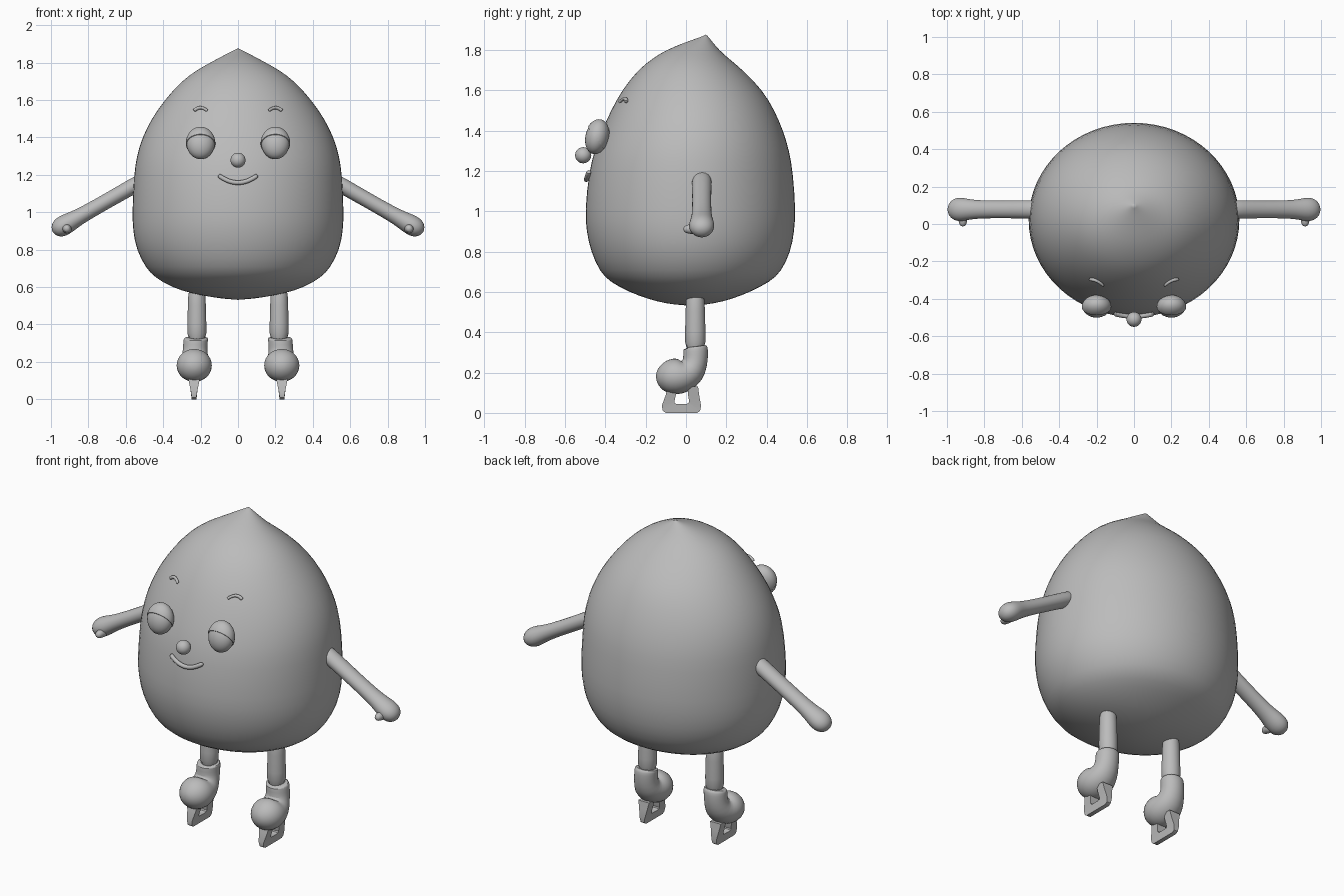
import bpy, bmesh, math
from mathutils import Vector, Matrix

if "Cube" in bpy.data.objects:
    bpy.data.objects.remove(bpy.data.objects["Cube"])

grey = bpy.data.materials.new("plain grey")
grey.diffuse_color = (0.5, 0.5, 0.5, 1)
grey.use_nodes = True
grey.node_tree.nodes["Principled BSDF"].inputs["Base Color"].default_value = grey.diffuse_color


def finish(bm, name, angle=40, subdiv=0):
    bmesh.ops.remove_doubles(bm, verts=bm.verts, dist=1e-5)
    bmesh.ops.recalc_face_normals(bm, faces=bm.faces)
    me = bpy.data.meshes.new(name)
    bm.to_mesh(me)
    bm.free()
    ob = bpy.data.objects.new(name, me)
    bpy.context.collection.objects.link(ob)
    me.materials.append(grey)
    if subdiv:
        mod = ob.modifiers.new("smooth", 'SUBSURF')
        mod.levels = mod.render_levels = subdiv
    bpy.ops.object.select_all(action='DESELECT')
    ob.select_set(True)
    bpy.context.view_layer.objects.active = ob
    bpy.ops.object.shade_smooth_by_angle(angle=math.radians(angle))
    return ob


def loft(rings, name, angle=40, subdiv=1):
    """Skin rings of equal point count; zero-size rings collapse to a pole."""
    bm = bmesh.new()
    rows = []
    for ring in rings:
        pole = (ring[0] - ring[len(ring) // 2]).length < 1e-4
        rows.append([bm.verts.new(ring[0])] if pole else [bm.verts.new(p) for p in ring])
    n = len(rings[0])
    for a, b in zip(rows, rows[1:]):
        for i in range(n):
            j = (i + 1) % n
            quad = [a[i % len(a)], a[j % len(a)], b[j % len(b)], b[i % len(b)]]
            bm.faces.new(list(dict.fromkeys(quad)))
    for row in (rows[0], rows[-1]):
        if len(row) > 1:
            bm.faces.new(row)
    return finish(bm, name, angle, subdiv)


def tube(path, radii, side, name, wide=1.0, n=16, subdiv=1):
    """Sweep circles along a flat path; side is the path plane's normal."""
    pts = [Vector(p) for p in path]
    side = Vector(side)
    rings = []
    for i, (p, r) in enumerate(zip(pts, radii)):
        t = (pts[min(i + 1, len(pts) - 1)] - pts[max(i - 1, 0)]).normalized()
        up = t.cross(side)
        rings.append([p + side * (r * wide * math.cos(a)) + up * (r * math.sin(a))
                      for a in (2 * math.pi * k / n for k in range(n))])
    return loft(rings, name, subdiv=subdiv)


def ball(name, centre, size, tilt=0.0, cut=None):
    bm = bmesh.new()
    bmesh.ops.create_uvsphere(bm, u_segments=28, v_segments=18, radius=1)
    m = Matrix.Translation(centre) @ Matrix.Rotation(tilt, 4, 'X') @ Matrix.Diagonal((*size, 1))
    bmesh.ops.transform(bm, matrix=m, verts=bm.verts)
    if cut:
        co, no = cut
        geom = bm.verts[:] + bm.edges[:] + bm.faces[:]
        res = bmesh.ops.bisect_plane(bm, geom=geom, plane_co=co, plane_no=no, clear_inner=True)
        rim = [e for e in res["geom_cut"] if isinstance(e, bmesh.types.BMEdge)]
        bmesh.ops.contextual_create(bm, geom=rim)
    return finish(bm, name)


# Body: height, half width, front y, back y
sections = [
    (.53, 0, .02, .02), (.542, .12, -.10, .14), (.565, .25, -.19, .23),
    (.60, .36, -.285, .32), (.65, .445, -.38, .42), (.70, .495, -.43, .475),
    (.80, .547, -.475, .523), (.90, .565, -.497, .54), (1.0, .569, -.505, .548),
    (1.2, .56, -.484, .533), (1.3, .545, -.457, .515), (1.4, .515, -.42, .485),
    (1.5, .465, -.375, .442), (1.6, .395, -.32, .383), (1.7, .305, -.242, .285),
    (1.76, .222, -.165, .21), (1.80, .148, -.10, .165), (1.84, .074, 0, .132),
    (1.866, .02, .078, .11), (1.878, 0, .10, .10)]
rings = []
for z, w, yf, yb in sections:
    cy, d = (yf + yb) / 2, (yb - yf) / 2
    rings.append([Vector((w * math.cos(a), cy + d * math.sin(a), z))
                  for a in (2 * math.pi * k / 32 for k in range(32))])
loft(rings, "body", angle=60)


def body_front(x, z):
    """Front surface y of the body at x, z."""
    for a, b in zip(sections, sections[1:]):
        if a[0] <= z <= b[0]:
            t = (z - a[0]) / (b[0] - a[0])
            w, yf, yb = (a[i] + (b[i] - a[i]) * t for i in (1, 2, 3))
            return (yf + yb) / 2 - (yb - yf) / 2 * math.sqrt(max(0, 1 - (x / w) ** 2))


def face_arc(name, cx, half, z_mid, rise, r):
    """Thin rounded strip lying on the face, arched by rise at the middle."""
    path, radii = [], []
    for i in range(13):
        u = -1 + i / 6
        x, z = cx + half * math.sin(u * math.pi / 2), z_mid - rise * math.sin(u * math.pi / 2) ** 2
        path.append((x, body_front(x, z) - .006, z))
        radii.append(0 if abs(u) > .99 else r * min(1, .75 + (1 - abs(u)) * 1.5))
    tube(path, radii, (0, 1, 0), name, n=10)


# Nose and mouth
ball("nose", (0, -.51, 1.278), (.04, .04, .04))
face_arc("mouth", 0, .106, 1.157, -.042, .013)

for s, tag in ((-1, "left"), (1, "right")):
    # Eyes with lids over the upper back half, and brows
    eye = Vector((s * .2, -.442, 1.368))
    ball(tag + "_eye", eye, (.075, .057, .086), -.22)
    ball(tag + "_eyelid", eye, (.079, .061, .09), -.22,
         ((0, -.443, 1.357), (0, .81, .59)))
    face_arc(tag + "_brow", s * .2, .036, 1.559, .017, .010)

    # Arm ending in a rounded hand, with a thumb stub
    arm = [(.48, 1.185), (.56, 1.14), (.70, 1.06), (.82, .992), (.875, .961),
           (.91, .941), (.945, .921), (.972, .906), (.986, .898), (.992, .895)]
    tube([(s * x, .078, z) for x, z in arm],
         [.043, .043, .041, .042, .047, .054, .056, .044, .025, 0],
         (0, 1, 0), tag + "_arm", wide=1.16)
    tube([(s * .915, y, .912) for y in (.06, .03, .005, -.008, -.015)],
         [.03, .026, .022, .016, 0], (1, 0, 0), tag + "_thumb", n=12)

    # Leg
    tube([(s * .22, .046, z) for z in (.62, .5, .4, .3)],
         [.047, .049, .052, .055], (1, 0, 0), tag + "_leg")

    # Boot: cuff, heel and round toe
    boot = [(.046, .33, .046), (.046, .328, .061), (.048, .322, .063), (.048, .29, .063),
            (.046, .25, .063), (.03, .207, .074), (-.01, .185, .088), (-.055, .18, .094),
            (-.1, .18, .082), (-.13, .18, .055), (-.145, .18, .028), (-.15, .18, 0)]
    tube([(s * (.222 + .012 * min(1, i / 6)), y, z) for i, (y, z, r) in enumerate(boot)],
         [b[2] for b in boot], (1, 0, 0), tag + "_boot", wide=1.06)

    # Skate blade: frame with a window, thinner toward the ice
    bm = bmesh.new()
    outer = [(-.095, .12), (-.10, .09), (-.12, .035), (-.115, .01), (-.10, 0),
             (.055, 0), (.07, .01), (.075, .035), (.065, .09), (.06, .13)]
    inner = [(-.05, .12), (-.05, .09), (-.058, .055), (-.055, .048), (-.05, .045),
             (.005, .045), (.012, .048), (.016, .055), (.01, .09), (.01, .13)]
    cols = []
    for o, i in zip(outer, inner):
        cols.append([bm.verts.new((s * .235 + k * (.013 + .2 * max(0, z - .02)), y, z))
                     for (y, z), k in ((o, -1), (o, 1), (i, 1), (i, -1))])
    for a, b in zip(cols, cols[1:]):
        for k in range(4):
            bm.faces.new((a[k], a[(k + 1) % 4], b[(k + 1) % 4], b[k]))
    bm.faces.new(cols[0])
    bm.faces.new(cols[-1])
    finish(bm, tag + "_blade", 35)
